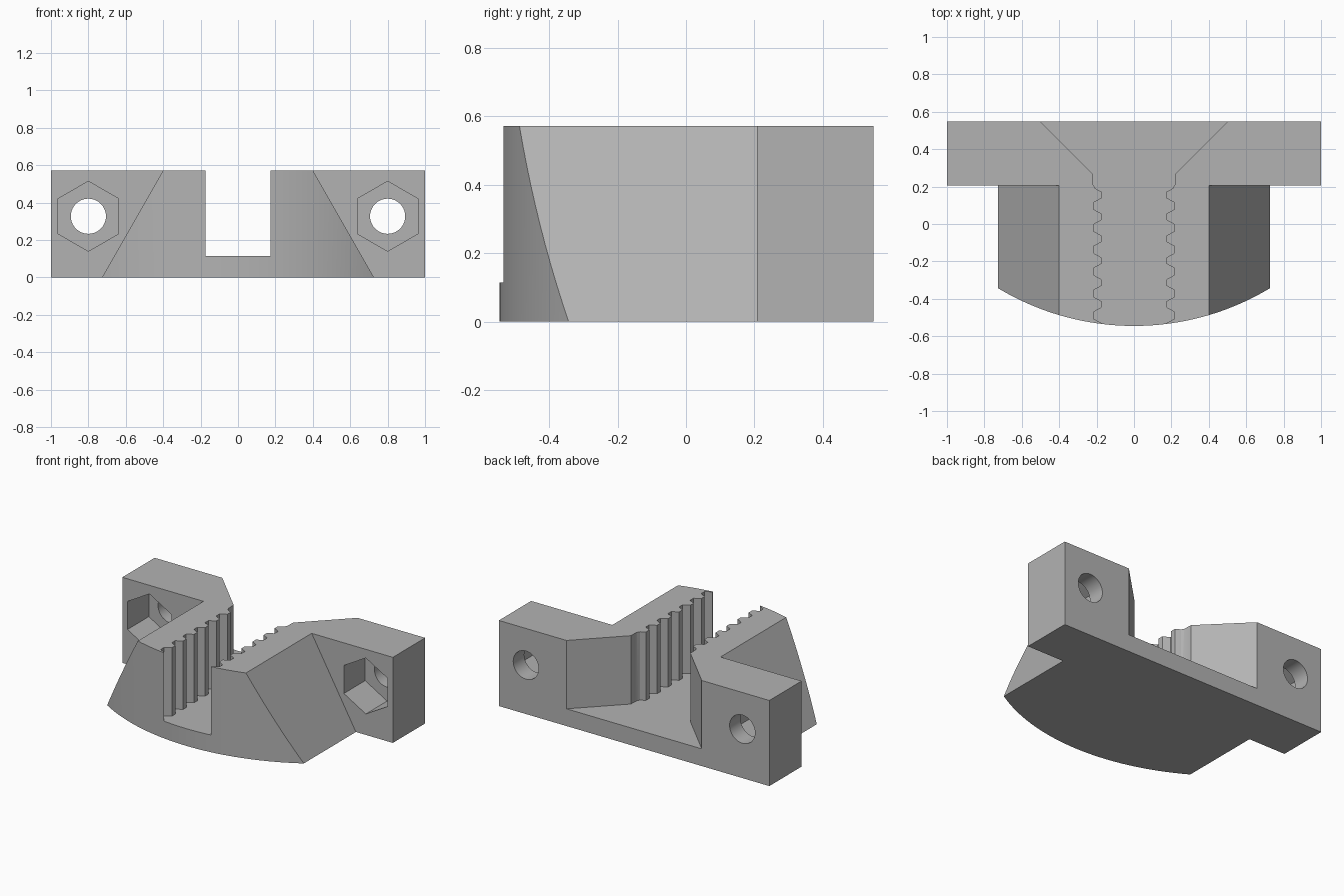
import bpy, bmesh, math

if "Cube" in bpy.data.objects:
    bpy.data.objects.remove(bpy.data.objects["Cube"])

HEIGHT, FLOOR = 0.572, 0.115
BACK, FLANGE_FRONT, FRONT = 0.548, 0.207, -0.545

grey = bpy.data.materials.new("plain_grey")
grey.use_nodes = True
grey.diffuse_color = (0.45, 0.45, 0.45, 1)
grey.node_tree.nodes["Principled BSDF"].inputs["Base Color"].default_value = grey.diffuse_color


def prism(name, outline, axis, lo, hi):
    """Extrude a 2D outline along y (outline is x, z) or z (outline is x, y)."""
    bm = bmesh.new()
    place = (lambda a, b, d: (a, d, b)) if axis == "y" else (lambda a, b, d: (a, b, d))
    low = [bm.verts.new(place(a, b, lo)) for a, b in outline]
    high = [bm.verts.new(place(a, b, hi)) for a, b in outline]
    bm.faces.new(low)
    bm.faces.new(high)
    for i in range(len(low)):
        j = (i + 1) % len(low)
        bm.faces.new((low[i], low[j], high[j], high[i]))
    bmesh.ops.recalc_face_normals(bm, faces=bm.faces)
    mesh = bpy.data.meshes.new(name)
    bm.to_mesh(mesh)
    bm.free()
    mesh.materials.append(grey)
    obj = bpy.data.objects.new(name, mesh)
    bpy.context.collection.objects.link(obj)
    return obj


def combine(target, tool, operation):
    """Apply a boolean and discard the tool."""
    mod = target.modifiers.new(operation.lower(), "BOOLEAN")
    mod.operation, mod.solver, mod.object = operation, "EXACT", tool
    bpy.context.view_layer.objects.active = target
    bpy.ops.object.modifier_apply(modifier=mod.name)
    bpy.data.objects.remove(tool)


def ring(cx, cz, radius, sides):
    steps = [math.tau * i / sides for i in range(sides)]
    return [(cx + radius * math.sin(t), cz + radius * math.cos(t)) for t in steps]


# Tapered block with a curved front
clamp = prism("clamp_body", [(-0.727, 0), (0.727, 0), (0.4, HEIGHT), (-0.4, HEIGHT)], "y", -0.8, 0.35)
radius, count = 1.41, 48
arc = []
for i in range(count + 1):
    x = -0.8 + 1.6 * i / count
    arc.append((x, FRONT + radius - math.sqrt(radius**2 - x**2)))
combine(clamp, prism("front_curve", arc + [(0.8, 0.6), (-0.8, 0.6)], "z", -0.2, 0.8), "INTERSECT")

# Rear flange
flange = prism("flange", [(-1, 0), (1, 0), (1, HEIGHT), (-1, HEIGHT)], "y", FLANGE_FRONT, BACK)
combine(clamp, flange, "UNION")

# Channel with a flared back and ribbed walls
pitch, first, samples = 0.117, 0.155, 20
wall = [(0.52, BACK + 0.02), (0.22, 0.268), (0.218, 0.21)]
for i in range(int(6.5 * samples)):
    y = first + pitch * (0.3 - i / samples)
    wave = math.cos(math.tau * (y - first) / pitch)
    wall.append((0.196 - 0.021 * max(-1, min(1, 1.7 * wave)), y))
wall.append((0.175, -0.7))
channel = prism("channel", wall + [(-x, y) for x, y in reversed(wall)], "z", FLOOR, 0.8)
combine(clamp, channel, "DIFFERENCE")

# Bolt holes and hexagonal nut pockets
for side in (-1, 1):
    combine(clamp, prism("bolt_hole", ring(side * 0.8, 0.327, 0.094, 40), "y", 0, 0.8), "DIFFERENCE")
    combine(clamp, prism("nut_pocket", ring(side * 0.8, 0.327, 0.187, 6), "y", 0.1, 0.432), "DIFFERENCE")

bpy.ops.object.select_all(action="DESELECT")
clamp.select_set(True)
bpy.context.view_layer.objects.active = clamp
bpy.ops.object.shade_smooth_by_angle(angle=math.radians(30))
